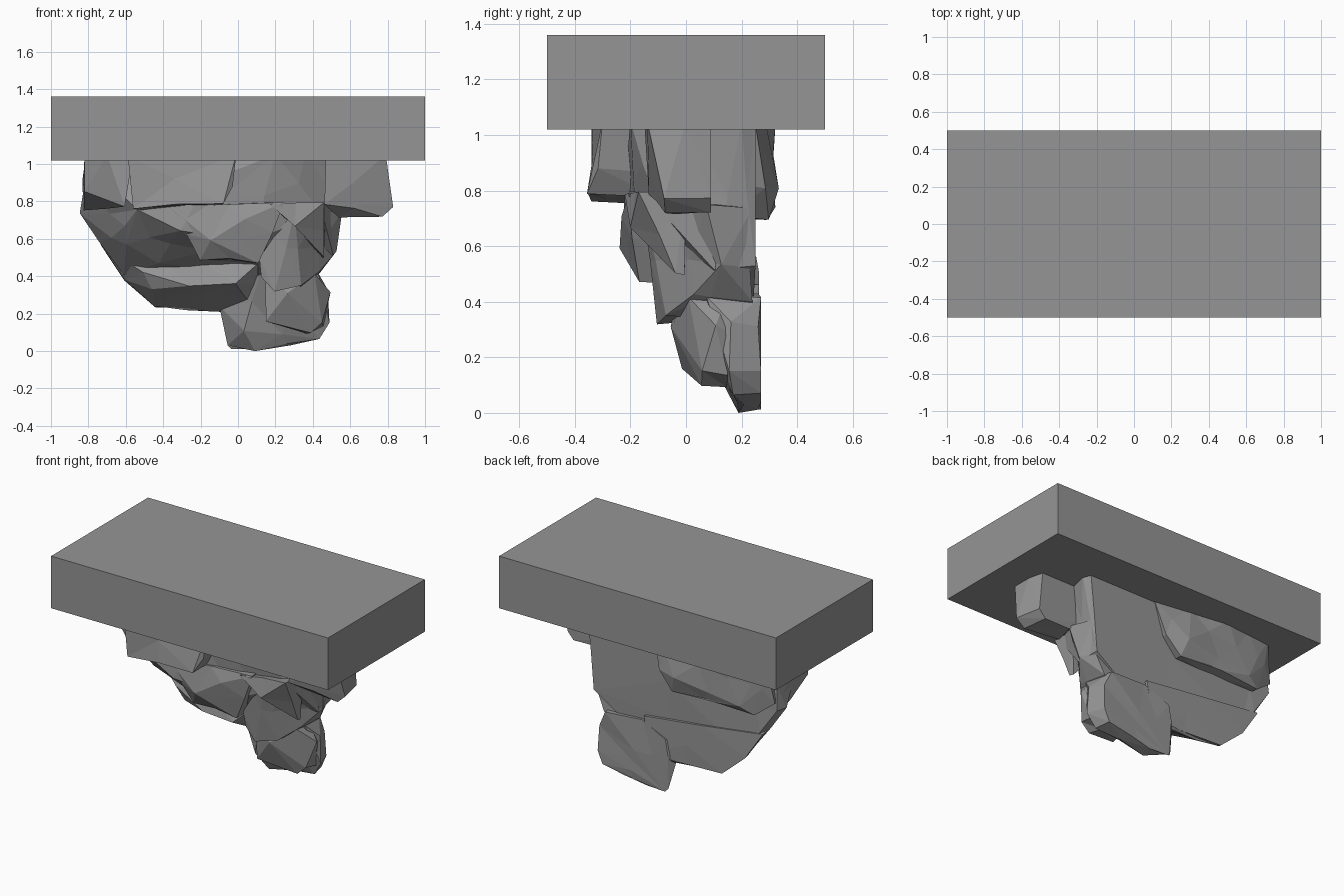
import bpy
import bmesh
import random
from mathutils import Vector

default_cube = bpy.data.objects.get("Cube")
if default_cube:
    bpy.data.objects.remove(default_cube, do_unlink=True)

random.seed(4)

# One stone grey for everything
stone = bpy.data.materials.new("stone_grey")
stone.use_nodes = True
grey = (0.3, 0.3, 0.3, 1)
stone.diffuse_color = grey
stone.node_tree.nodes["Principled BSDF"].inputs["Base Color"].default_value = grey

SLAB_BOTTOM, SLAB_TOP = 1.02, 1.36
ROOT = 1.05      # rock tops are buried a little inside the slab


def finish(name, bm):
    """Turn a bmesh into a flat shaded stone object."""
    bmesh.ops.recalc_face_normals(bm, faces=bm.faces)
    mesh = bpy.data.meshes.new(name)
    bm.to_mesh(mesh)
    bm.free()
    mesh.materials.append(stone)
    obj = bpy.data.objects.new(name, mesh)
    bpy.context.collection.objects.link(obj)
    return obj


def slab(name):
    bm = bmesh.new()
    bmesh.ops.create_cube(bm, size=1)
    bmesh.ops.scale(bm, vec=(2, 1, SLAB_TOP - SLAB_BOTTOM), verts=bm.verts)
    middle = (SLAB_TOP + SLAB_BOTTOM) / 2
    bmesh.ops.translate(bm, vec=(0, 0, middle), verts=bm.verts)
    return finish(name, bm)


def rock(name, corners, rear, spread=0.93, chip=0.012):
    """Hull of the corners and their narrowed shadows on a rear plane, chipped."""
    bm = bmesh.new()
    centre = sum(x for x, y, z in corners) / len(corners)
    for x, y, z in corners:
        bm.verts.new((x, y, z))
        bm.verts.new((centre + (x - centre) * spread, rear, z))
    hull = bmesh.ops.convex_hull(bm, input=bm.verts)
    loose = set(hull["geom_interior"]) | set(hull["geom_unused"])
    loose = [v for v in loose if isinstance(v, bmesh.types.BMVert)]
    bmesh.ops.delete(bm, geom=loose, context="VERTS")

    # Break long edges and nudge the new points for irregular facets
    long_edges = [e for e in bm.edges if e.calc_length() > 0.3]
    old = set(bm.verts)
    bmesh.ops.subdivide_edges(bm, edges=long_edges, cuts=1)
    bmesh.ops.triangulate(bm, faces=bm.faces)
    for v in bm.verts:
        if v not in old and v.co.z < SLAB_BOTTOM:
            v.co += Vector([random.uniform(-chip, chip) for axis in range(3)])
        v.co.y = min(v.co.y, max(rear, v.co.y - chip))
        v.co.z = max(v.co.z, 0)
    return finish(name, bm)


slab("top_slab")

# Broad mass under the slab
rock("upper_rock", [
    (-.79, -.08, ROOT), (-.84, .18, .74), (-.55, -.22, .75), (-.3, -.22, .65),
    (.1, -.18, .6), (.45, -.1, .72), (.56, .2, ROOT), (.52, .02, ROOT),
    (.2, -.2, ROOT), (.5, .1, .52), (-.62, .2, .41), (-.42, .02, .48),
    (.3, .1, .4), (-.67, .04, .61)], rear=.25, spread=.97)

# Thin lower wing towards the model's right, with a ledge along its front
rock("lower_wing", [
    (-.74, .2, .57), (-.61, .21, .37), (-.45, .23, .24), (-.1, .24, .22),
    (-.45, .1, .34), (-.5, .08, .42), (-.25, .0, .36), (-.02, -.05, .36),
    (-.2, .02, .47), (.12, .0, .47), (.1, .2, .22)], rear=.262, spread=.98)

# Leg and foot at the lowest end
rock("leg_rock", [
    (.12, -.12, .5), (.12, -.1, .4), (.44, .08, .41), (.52, .13, .53),
    (.55, .08, .74), (.3, -.15, .75), (.2, -.1, .33), (.33, -.08, .34)],
    rear=.24, spread=.85)
rock("foot_rock", [
    (-.06, .26, .02), (.1, .2, .0), (.44, .16, .06), (.48, .15, .15),
    (.48, .17, .32), (.42, .08, .42), (.12, .04, .42), (.04, .14, .1),
    (-.1, .22, .25), (-.08, .2, .35)], rear=.27, spread=.88)
rock("foot_knuckle", [
    (.16, -.02, .17), (.38, .05, .09), (.46, .06, .14), (.49, .1, .31),
    (.4, .0, .42), (.14, -.03, .4), (.27, -.05, .3)], rear=.15)

# Chunks gathered around the top
rock("front_chunk", [
    (-.59, -.34, ROOT), (-.57, -.34, .77), (-.07, -.35, .78),
    (-.03, -.32, .87), (-.01, -.3, ROOT), (-.48, -.27, .76)], rear=-.1)
rock("side_chunk", [
    (-.82, -.06, ROOT), (-.81, -.08, .86), (-.6, -.24, .78),
    (-.56, -.25, ROOT), (-.7, -.2, ROOT), (-.83, .1, .76)], rear=.2)
rock("left_chunk", [
    (.47, -.15, ROOT), (.79, -.14, ROOT), (.79, .0, ROOT), (.83, -.09, .77),
    (.77, -.08, .73), (.55, -.03, .72), (.47, -.13, .78), (.5, .08, .8)],
    rear=.09, spread=.85)
rock("back_chunk", [
    (-.78, .3, ROOT), (-.81, .26, .78), (-.7, .3, .7), (-.1, .31, .7),
    (.0, .3, .82), (.06, .26, ROOT), (-.6, .335, .75), (-.15, .335, .8),
    (-.45, .335, ROOT)], rear=.15)

# Small ridges breaking up the front
rock("front_ridge", [
    (-.36, -.22, .77), (-.15, -.24, .59), (.18, -.2, .62), (.25, -.2, .8),
    (-.2, -.17, .49), (.1, -.16, .48)], rear=0)
rock("front_knob", [
    (.17, -.21, .79), (.47, -.17, .79), (.3, -.21, .67),
    (.46, -.12, .7), (.45, -.04, .5)], rear=0)
